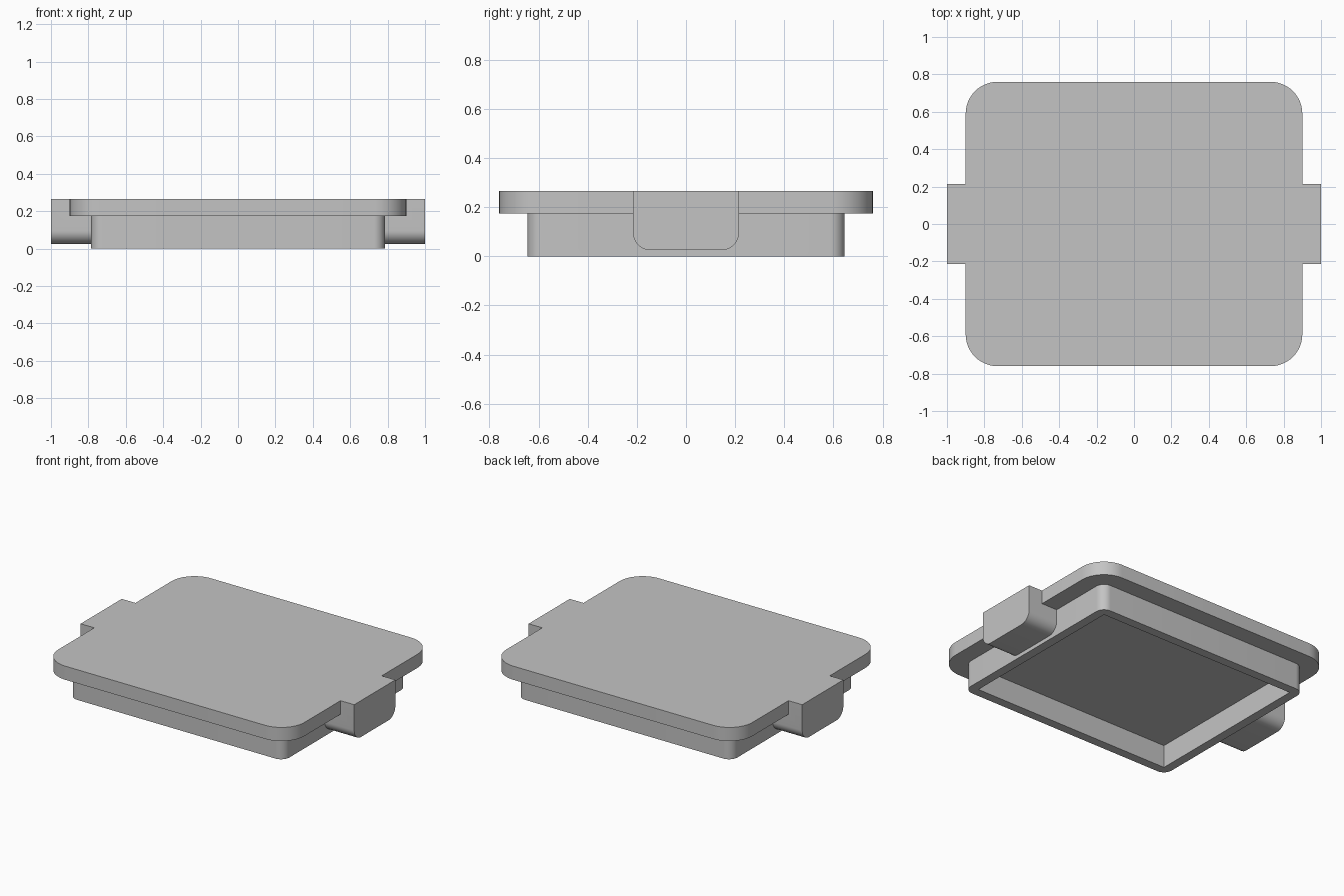
import bpy, bmesh
from math import cos, sin, pi

cube = bpy.data.objects.get("Cube")
if cube:
    bpy.data.objects.remove(cube, do_unlink=True)

grey = bpy.data.materials.new("light grey plastic")
grey.use_nodes = True
colour = (0.55, 0.55, 0.55, 1)
grey.diffuse_color = colour
grey.node_tree.nodes["Principled BSDF"].inputs["Base Color"].default_value = colour


def arc(cx, cy, radius, start, steps=12):
    """Quarter circle, counter-clockwise from the start angle."""
    return [(cx + radius * cos(start + pi / 2 * i / steps),
             cy + radius * sin(start + pi / 2 * i / steps)) for i in range(steps + 1)]


def rounded_rect(hx, hy, radius):
    corners = ((1, 1), (-1, 1), (-1, -1), (1, -1))
    return [p for i, (sx, sy) in enumerate(corners)
            for p in arc(sx * (hx - radius), sy * (hy - radius), radius, i * pi / 2)]


def prism(name, outline, low, high, place):
    """Closed prism: place(u, v, w) maps outline and depth to a 3D point."""
    bm = bmesh.new()
    verts = [bm.verts.new(place(u, v, low)) for u, v in outline]
    face = bm.faces.new(verts)
    top = bmesh.ops.extrude_face_region(bm, geom=[face])["geom"]
    shift = place(0, 0, high)
    base = place(0, 0, low)
    move = [b - a for a, b in zip(base, shift)]
    bmesh.ops.translate(bm, vec=move, verts=[g for g in top if isinstance(g, bmesh.types.BMVert)])
    bmesh.ops.recalc_face_normals(bm, faces=bm.faces)
    mesh = bpy.data.meshes.new(name)
    bm.to_mesh(mesh)
    bm.free()
    mesh.materials.append(grey)
    obj = bpy.data.objects.new(name, mesh)
    bpy.context.collection.objects.link(obj)
    return obj


def upright(u, v, w):
    return (u, v, w)


def sideways(u, v, w):
    return (w, u, v)


# Top plate and the narrower skirt under it
lid = prism("lid", rounded_rect(0.90, 0.76, 0.17), 0.175, 0.265, upright)
skirt = prism("skirt", rounded_rect(0.785, 0.645, 0.06), 0, 0.2, upright)

# Side tabs with rounded lower corners, flush with the top
half, bottom, r = 0.215, 0.025, 0.07
tab_outline = ([(half, 0.265), (-half, 0.265)]
               + arc(-half + r, bottom + r, r, pi)
               + arc(half - r, bottom + r, r, 1.5 * pi))
tabs = [prism(name, tab_outline, side * 0.75, side * 1.0, sideways)
        for name, side in (("left_tab", 1), ("right_tab", -1))]

# Square-cornered hollow inside the skirt
hx, hy = 0.725, 0.585
hollow = prism("hollow_cutter", [(hx, hy), (-hx, hy), (-hx, -hy), (hx, -hy)],
               -0.1, 0.15, upright)
hollow.hide_render = True

# Merge the parts into one solid
bpy.context.view_layer.objects.active = lid
for part, operation in [(skirt, "UNION"), *((t, "UNION") for t in tabs), (hollow, "DIFFERENCE")]:
    mod = lid.modifiers.new(part.name, "BOOLEAN")
    mod.operation, mod.solver, mod.object = operation, "EXACT", part
    bpy.ops.object.modifier_apply(modifier=mod.name)
    bpy.data.objects.remove(part, do_unlink=True)

bpy.ops.object.select_all(action="DESELECT")
lid.select_set(True)
bpy.ops.object.shade_smooth_by_angle(angle=pi / 6)
